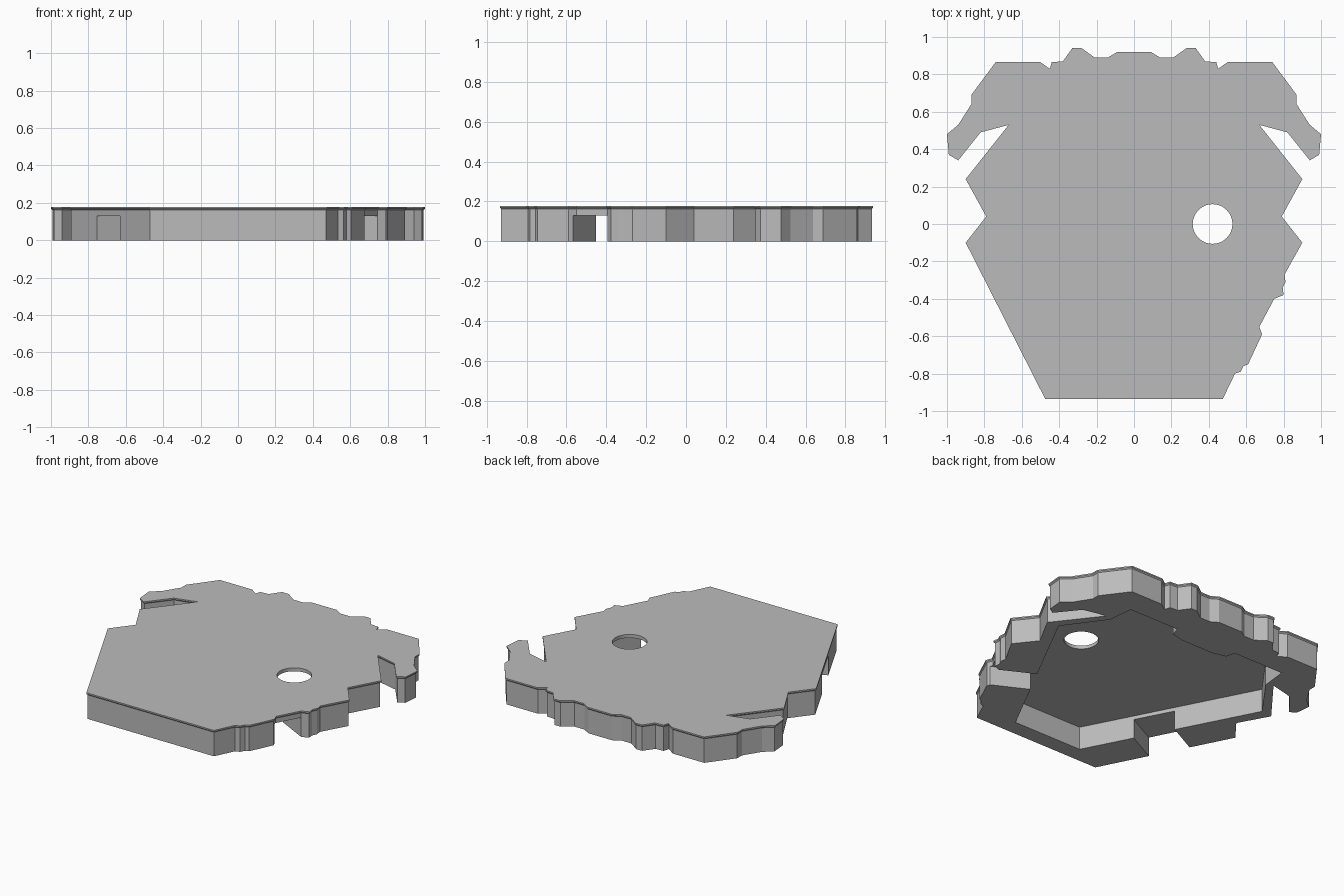
import bpy, bmesh, math
from mathutils import Vector

if "Cube" in bpy.data.objects:
    bpy.data.objects.remove(bpy.data.objects["Cube"])

HEIGHT, ROOF, LIP = 0.178, 0.155, 0.007

grey = bpy.data.materials.new("plain grey")
grey.use_nodes = True
colour = (0.5, 0.5, 0.5, 1)
grey.diffuse_color = colour
grey.node_tree.nodes["Principled BSDF"].inputs["Base Color"].default_value = colour


def mirrored(half):
    """Close a right-hand half outline with its mirror image."""
    return half + [(-x, y) for x, y in reversed(half)]


def inset(points, d):
    """Move every edge of a clockwise outline inwards by d."""
    result = []
    for i, p in enumerate(points):
        a, b, c = (Vector(q) for q in (points[i - 1], p, points[(i + 1) % len(points)]))
        u, v = (b - a).normalized(), (c - b).normalized()
        n, m = Vector((u.y, -u.x)), Vector((v.y, -v.x))
        result.append(b + (n + m) * d / max(1 + n.dot(m), 0.5))
    return result


def loft(name, layers):
    """Stack equal outlines at the given heights into a closed solid."""
    bm = bmesh.new()
    rings = [[bm.verts.new((p[0], p[1], z)) for p in pts] for pts, z in layers]
    bm.faces.new(rings[0])
    bm.faces.new(rings[-1])
    for low, high in zip(rings, rings[1:]):
        for i in range(len(low)):
            bm.faces.new((low[i - 1], low[i], high[i], high[i - 1]))
    bmesh.ops.recalc_face_normals(bm, faces=bm.faces)
    mesh = bpy.data.meshes.new(name)
    bm.to_mesh(mesh)
    bm.free()
    mesh.materials.append(grey)
    ob = bpy.data.objects.new(name, mesh)
    bpy.context.collection.objects.link(ob)
    return ob


def cut(target, name, points, bottom, top):
    """Subtract a prism from the target."""
    cutter = loft(name, [(points, bottom), (points, top)])
    mod = target.modifiers.new(name, 'BOOLEAN')
    mod.operation = 'DIFFERENCE'
    mod.solver = 'EXACT'
    mod.object = cutter
    bpy.context.view_layer.objects.active = target
    bpy.ops.object.modifier_apply(modifier=name)
    bpy.data.objects.remove(cutter)


# Outline: mirrored back and arms, notched left front, straight right front
back_half = [
    (0.09, 0.92), (0.14, 0.89), (0.21, 0.89), (0.28, 0.94), (0.33, 0.94),
    (0.38, 0.87), (0.44, 0.865), (0.45, 0.83), (0.50, 0.865), (0.74, 0.865),
    (0.87, 0.69), (0.87, 0.64), (0.94, 0.53), (1.0, 0.48), (0.99, 0.37),
    (0.94, 0.34), (0.82, 0.49), (0.67, 0.53), (0.90, 0.24), (0.79, 0.04),
    (0.90, -0.10)]
notched_side = [
    (0.805, -0.27), (0.81, -0.31), (0.795, -0.34), (0.80, -0.38), (0.75, -0.40),
    (0.67, -0.55), (0.685, -0.59), (0.61, -0.75), (0.585, -0.76), (0.57, -0.79),
    (0.54, -0.80), (0.475, -0.935)]
outline = (back_half + notched_side + [(-0.475, -0.935)]
           + [(-x, y) for x, y in reversed(back_half)])

# Shell: upright wall flaring into a thin overhanging lip
wall = inset(outline, LIP)
shell = loft("base_shell", [(wall, 0), (wall, HEIGHT - 0.016),
                            (outline, HEIGHT - 0.009), (outline, HEIGHT)])

# Hollow underside, with a step in the back wall
cavity = mirrored([(0.12, 0.60), (0.21, 0.62), (0.23, 0.685), (0.60, 0.685),
                   (0.62, 0.51), (0.81, 0.25), (0.255, -0.82)])
cut(shell, "cavity", cavity, -0.1, ROOF)

# Gaps through the side walls, square to the slanted edges
for name, side, cx, cy, length in (("left_gap", 1, 0.715, -0.485, 0.19),
                                   ("right_gap", -1, -0.69, -0.49, 0.27)):
    along = Vector((side * 0.43, 0.83)).normalized() * length / 2
    across = Vector((side * 0.83, -0.43)).normalized()
    c = Vector((cx, cy))
    corners = [c + along + across * 0.2, c - along + across * 0.2,
               c - along - across * 0.32, c + along - across * 0.32]
    cut(shell, name, corners, -0.1, 0.13)

# Round hole through the top
circle = [(0.42 + 0.106 * math.cos(math.tau * i / 48),
           0.106 * math.sin(math.tau * i / 48)) for i in range(48)]
cut(shell, "round_hole", circle, -0.1, 0.3)
